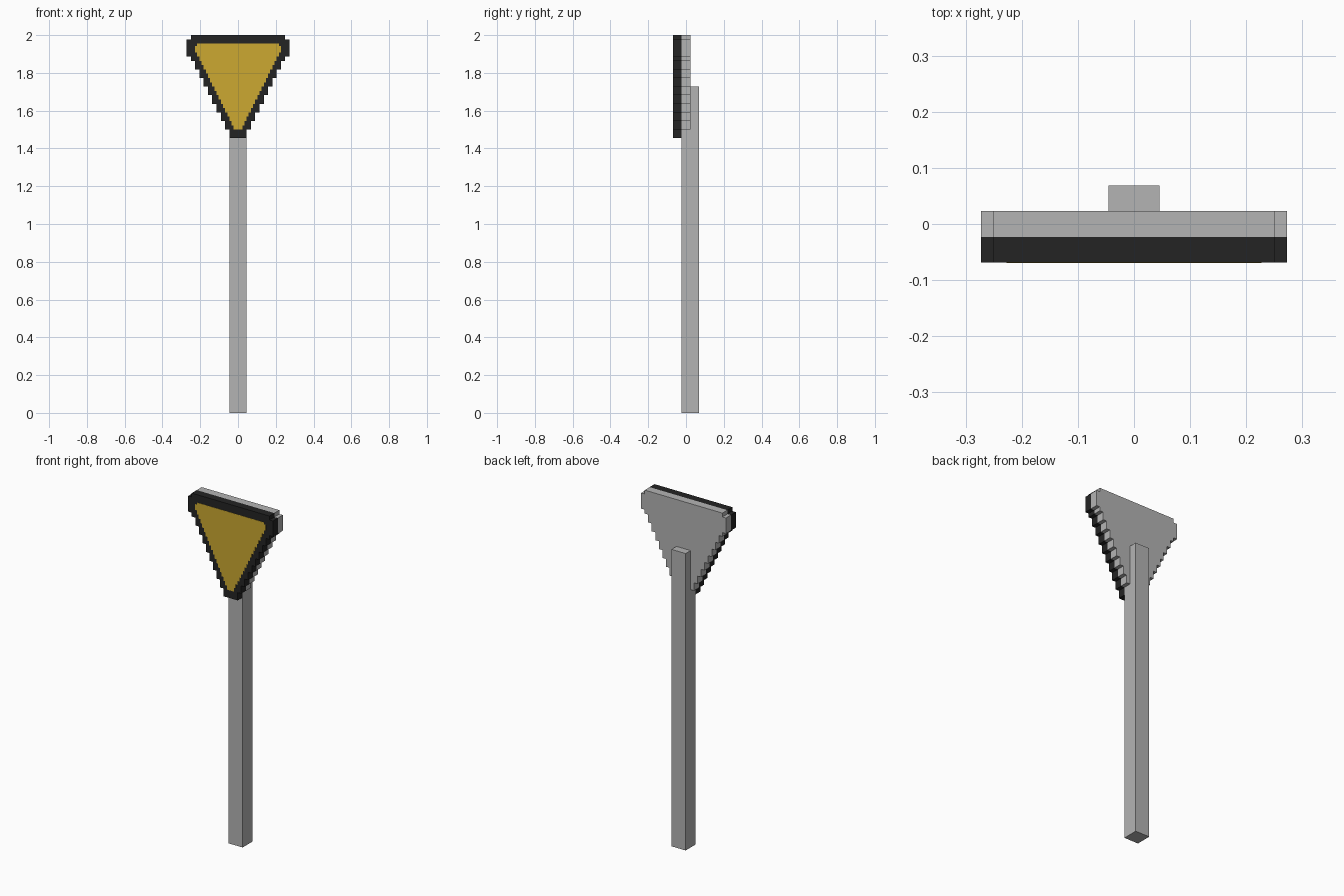
import bpy
import bmesh

if "Cube" in bpy.data.objects:
    bpy.data.objects.remove(bpy.data.objects["Cube"], do_unlink=True)

U = 2 / 88  # one block of the stepped grid


def material(name, srgb):
    lin = [((c / 255 + 0.055) / 1.055) ** 2.4 for c in srgb]
    mat = bpy.data.materials.new(name)
    mat.use_nodes = True
    mat.diffuse_color = (*lin, 1)
    bsdf = next(n for n in mat.node_tree.nodes if n.type == 'BSDF_PRINCIPLED')
    bsdf.inputs["Base Color"].default_value = (*lin, 1)
    return mat


def stepped_plate(name, rows, y0, y1, mat):
    """Extrude a mirrored stair outline; rows are (bottom, top, half width) in blocks."""
    right = []
    for low, high, half in rows:
        right += [(half, low), (half, high)]
    outline = right + [(-x, z) for x, z in reversed(right)]
    bm = bmesh.new()
    face = bm.faces.new([bm.verts.new((x * U, y0 * U, z * U)) for x, z in outline])
    ext = bmesh.ops.extrude_face_region(bm, geom=[face])
    moved = [v for v in ext["geom"] if isinstance(v, bmesh.types.BMVert)]
    bmesh.ops.translate(bm, verts=moved, vec=(0, (y1 - y0) * U, 0))
    bmesh.ops.recalc_face_normals(bm, faces=bm.faces)
    mesh = bpy.data.meshes.new(name)
    bm.to_mesh(mesh)
    bm.free()
    mesh.materials.append(mat)
    obj = bpy.data.objects.new(name, mesh)
    bpy.context.collection.objects.link(obj)
    return obj


grey = material("Grey metal", (180, 180, 180))
black = material("Black border", (36, 36, 36))
yellow = material("Yellow panel", (204, 168, 49))

# Stair outline of the sign: one block wider every two rows, clipped top corners
steps = [(60 + 2 * w, 62 + 2 * w, w) for w in range(3, 11)]
top = [(82, 83, 11), (83, 87, 12), (87, 88, 11)]
stairs = steps + top

# Sign: grey backing, black front board, thin yellow panel with finer steps
stepped_plate("sign_backing", stairs, -1, 1, grey)
stepped_plate("sign_border", [(64, 66, 2)] + stairs, -3, -1, black)
panel = [(k, k + 1, 1 + 0.5 * (k - 66)) for k in range(66, 84)]
panel += [(84, 85.5, 10), (85.5, 86, 9.5)]
stepped_plate("sign_panel", panel, -3.06, -2.95, yellow)

# Square post, standing proud behind the sign
stepped_plate("post", [(0, 76, 2)], -1, 3, grey)
